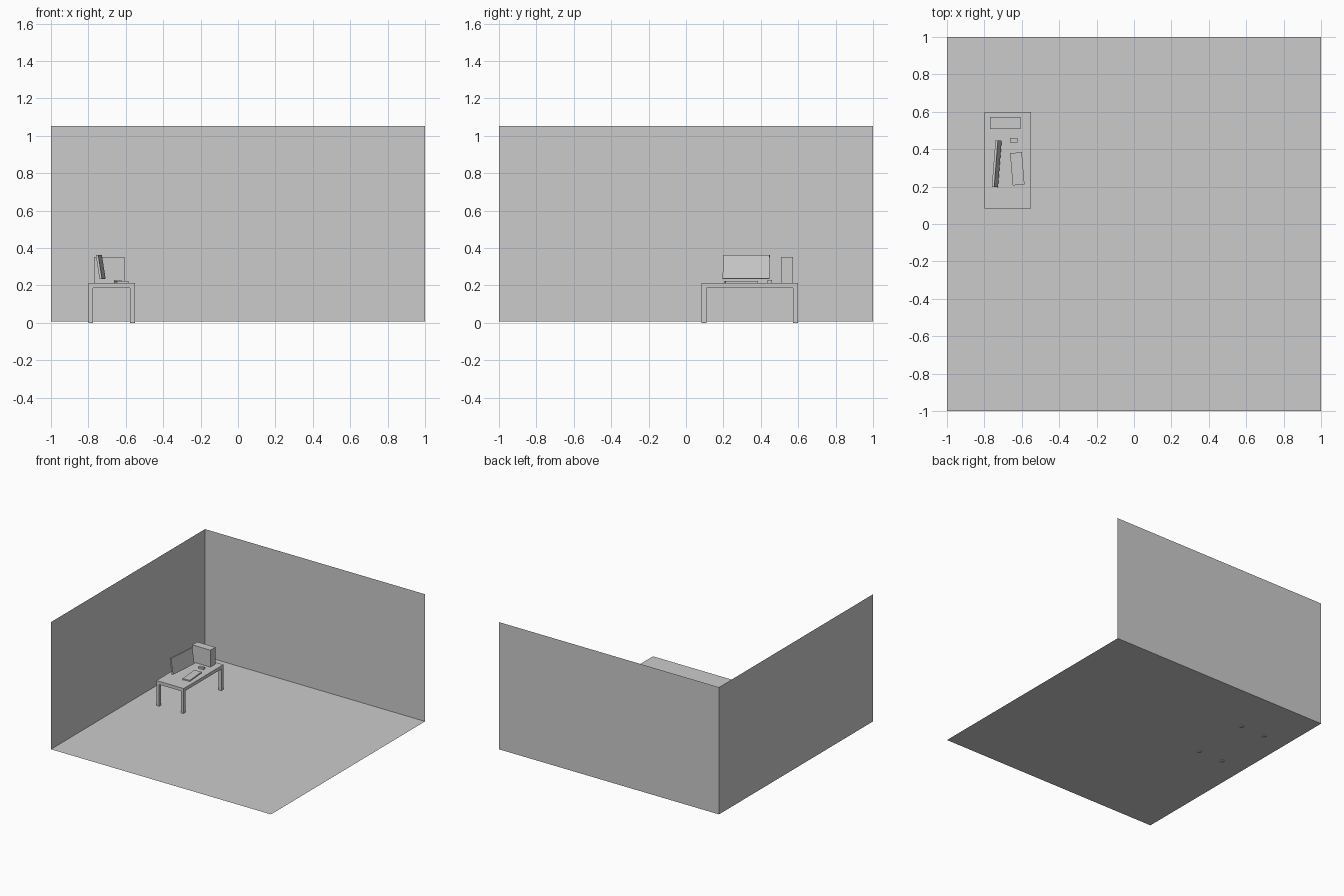
import bpy
import bmesh
from math import radians
from mathutils import Matrix, Euler

if "Cube" in bpy.data.objects:
    bpy.data.objects.remove(bpy.data.objects["Cube"])


def plane(name, corners):
    me = bpy.data.meshes.new(name)
    me.from_pydata(corners, [], [(0, 1, 2, 3)])
    ob = bpy.data.objects.new(name, me)
    bpy.context.collection.objects.link(ob)
    return ob


def box(name, centre, size, rot=(0, 0, 0)):
    bm = bmesh.new()
    bmesh.ops.create_cube(bm, size=1, matrix=Matrix.Diagonal((*size, 1)))
    me = bpy.data.meshes.new(name)
    bm.to_mesh(me)
    bm.free()
    ob = bpy.data.objects.new(name, me)
    ob.location = centre
    ob.rotation_euler = Euler([radians(a) for a in rot])
    bpy.context.collection.objects.link(ob)
    return ob


def span(name, x0, x1, y0, y1, z0, z1):
    return box(name, ((x0 + x1) / 2, (y0 + y1) / 2, (z0 + z1) / 2),
               (x1 - x0, y1 - y0, z1 - z0))


# Open room: floor and two single-sheet walls
Z0, Z1 = 0.008, 1.053
plane("floor", [(-1, -1, Z0), (1, -1, Z0), (1, 1, Z0), (-1, 1, Z0)])
plane("left_wall", [(-1, -1, Z0), (-1, 1, Z0), (-1, 1, Z1), (-1, -1, Z1)])
plane("back_wall", [(-1, 1, Z0), (1, 1, Z0), (1, 1, Z1), (-1, 1, Z1)])

# Desk: top and four legs that reach just through the floor
X0, X1, Y0, Y1, LEG = -0.80, -0.552, 0.083, 0.598, 0.026
span("desk_top", X0, X1, Y0, Y1, 0.186, 0.213)
for xs, x in (("left", X0), ("right", X1 - LEG)):
    for ys, y in (("front", Y0), ("back", Y1 - LEG)):
        span(f"desk_leg_{ys}_{xs}", x, x + LEG, y, y + LEG, 0, 0.186)

# Computer on the desk
span("computer_case", -0.77, -0.606, 0.507, 0.571, 0.213, 0.352)
box("monitor", (-0.734, 0.322, 0.299), (0.013, 0.25, 0.129), (0, -9, -4.5))
box("keyboard", (-0.624, 0.295, 0.218), (0.063, 0.173, 0.010), (0, 0, 4.8))
span("mouse", -0.663, -0.622, 0.437, 0.459, 0.213, 0.228)
